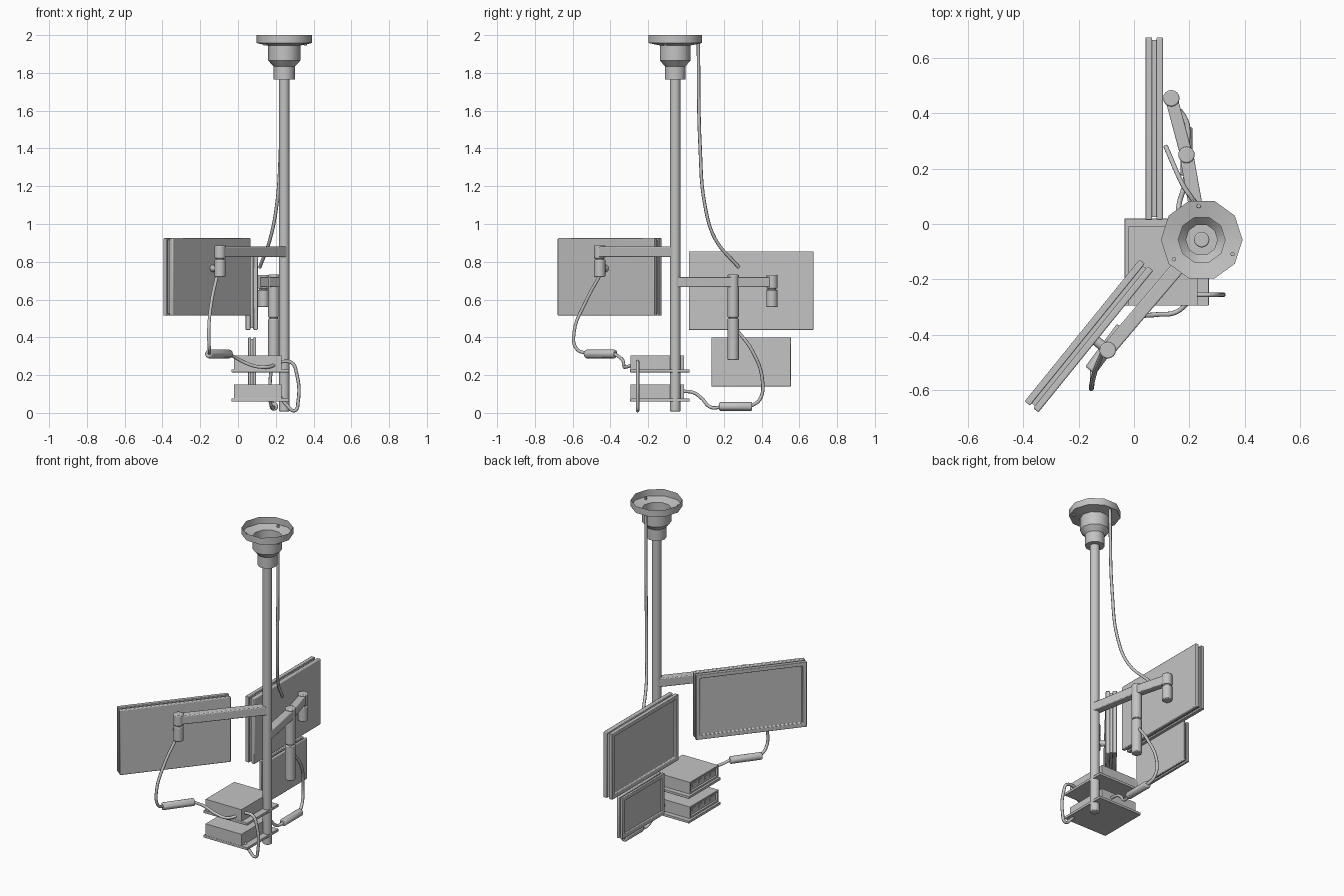
import bpy, bmesh, math
from mathutils import Matrix, Vector

if "Cube" in bpy.data.objects:
    bpy.data.objects.remove(bpy.data.objects["Cube"])

grey = bpy.data.materials.new("neutral_grey")
grey.use_nodes = True
COLOUR = (0.55, 0.55, 0.55, 1)
grey.diffuse_color = COLOUR
grey.node_tree.nodes["Principled BSDF"].inputs["Base Color"].default_value = COLOUR


def finish(name, bm, bevel=0, smooth=35):
    """Turn a bmesh into an object with sharp edges kept by angle."""
    bmesh.ops.recalc_face_normals(bm, faces=bm.faces)
    mesh = bpy.data.meshes.new(name)
    bm.to_mesh(mesh)
    bm.free()
    mesh.shade_smooth()
    mesh.set_sharp_from_angle(angle=math.radians(smooth))
    mesh.materials.append(grey)
    obj = bpy.data.objects.new(name, mesh)
    bpy.context.collection.objects.link(obj)
    if bevel:
        mod = obj.modifiers.new("bevel", "BEVEL")
        mod.width = bevel
        mod.segments = 2
    return obj


def box(name, size, centre, angle=0, bevel=0.0):
    bm = bmesh.new()
    m = Matrix.Translation(centre) @ Matrix.Rotation(angle, 4, "Z") @ Matrix.Diagonal((*size, 1))
    bmesh.ops.create_cube(bm, size=1, matrix=m)
    return finish(name, bm, bevel)


def rod(name, a, b, radius, sides=16, bevel=0.0):
    a, b = Vector(a), Vector(b)
    d = b - a
    bm = bmesh.new()
    m = Matrix.Translation((a + b) / 2) @ d.to_track_quat("Z", "Y").to_matrix().to_4x4()
    bmesh.ops.create_cone(bm, cap_ends=True, segments=sides, radius1=radius,
                          radius2=radius, depth=d.length, matrix=m)
    return finish(name, bm, bevel)


def cable(name, points, radius=0.009):
    curve = bpy.data.curves.new(name, "CURVE")
    curve.dimensions = "3D"
    curve.bevel_depth = radius
    curve.bevel_resolution = 2
    curve.resolution_u = 6
    curve.use_fill_caps = True
    spline = curve.splines.new("BEZIER")
    spline.bezier_points.add(len(points) - 1)
    for bp, p in zip(spline.bezier_points, points):
        bp.co = p
        bp.handle_left_type = bp.handle_right_type = "AUTO"
    curve.materials.append(grey)
    obj = bpy.data.objects.new(name, curve)
    bpy.context.collection.objects.link(obj)


def arm(name, a, b, z, width=0.05, height=0.055):
    d = Vector(b) - Vector(a)
    mid = (Vector(a) + Vector(b)) / 2
    box(name, (d.length, width, height), (mid.x, mid.y, z), math.atan2(d.y, d.x), 0.005)


def monitor(name, centre, angle, width, height, depth):
    """Rear shell, recessed core and front frame; the display faces local +Y."""
    face = Vector((-math.sin(angle), math.cos(angle), 0))
    slab = depth * 0.38
    shift = face * (depth - slab) / 2
    c = Vector(centre)
    box(name + "_rear_shell", (width, slab, height), c - shift, angle, 0.005)
    box(name + "_core", (width - 0.02, depth * 0.5, height - 0.02), c, angle)
    bm = bmesh.new()
    m = Matrix.Translation(c + shift) @ Matrix.Rotation(angle, 4, "Z") @ Matrix.Diagonal((width, slab, height, 1))
    bmesh.ops.create_cube(bm, size=1, matrix=m)
    bmesh.ops.recalc_face_normals(bm, faces=bm.faces)
    front = max(bm.faces, key=lambda f: f.normal.dot(face))
    bmesh.ops.inset_region(bm, faces=[front], thickness=0.034)
    bmesh.ops.inset_region(bm, faces=[front], thickness=0.004, depth=-0.013)
    finish(name + "_front_frame", bm, 0.003)


# Ceiling mount: open cup, stepped collar and pole
PX, PY = 0.245, -0.057
profile = [(0.148, 2.0), (0.148, 1.958), (0.085, 1.945), (0.085, 1.865),
           (0.057, 1.835), (0.057, 1.765), (0.027, 1.765)]
bm = bmesh.new()
verts = [bm.verts.new((PX + r, PY, z)) for r, z in profile]
edges = [bm.edges.new(pair) for pair in zip(verts, verts[1:])]
bmesh.ops.spin(bm, geom=verts + edges, cent=(PX, PY, 0), axis=(0, 0, 1),
               angle=math.tau, steps=10, use_merge=True)
bmesh.ops.remove_doubles(bm, verts=bm.verts, dist=0.0005)
finish("ceiling_cup", bm, smooth=40)
for i in range(3):
    t = math.radians(95 + 120 * i)
    x, y = PX + 0.123 * math.cos(t), PY + 0.123 * math.sin(t)
    rod("ceiling_screw", (x, y, 1.945), (x, y, 1.966), 0.008, 8)
rod("pole", (PX, PY, 0.008), (PX, PY, 1.85), 0.028, bevel=0.005)

# Monitors
TURN = math.radians(51)
monitor("front_monitor", (-0.163, -0.405, 0.72), TURN, 0.66, 0.41, 0.064)
monitor("back_monitor", (0.073, 0.345, 0.647), math.pi / 2, 0.66, 0.415, 0.064)
monitor("small_monitor", (0.075, 0.345, 0.27), math.pi / 2, 0.42, 0.26, 0.042)

# Support arms and swivel joints
FRONT, ELBOW, BACK = (-0.095, -0.457), (0.19, 0.25), (0.135, 0.455)
arm("front_arm", (PX, PY), FRONT, 0.853)
arm("back_arm_inner", (PX, PY), ELBOW, 0.693)
arm("back_arm_outer", ELBOW, BACK, 0.693, 0.045)
for name, (x, y), spans in (
        ("front_joint", FRONT, ((0.818, 0.887), (0.72, 0.812))),
        ("elbow_post", ELBOW, ((0.505, 0.732), (0.28, 0.5))),
        ("back_joint", BACK, ((0.658, 0.73), (0.56, 0.652)))):
    for low, high in spans:
        rod(name, (x, y, low), (x, y, high), 0.03, bevel=0.005)
    rod(name + "_pin", (x, y, spans[1][0] + 0.02), (x, y, spans[0][1] - 0.01), 0.022)
rod("front_mount", (*FRONT, 0.765), (-0.14, -0.42, 0.765), 0.018)

# Shelves and computers, with recessed port panels facing -x
for z in (0.06, 0.215):
    box("shelf", (0.305, 0.315, 0.016), (0.118, -0.138, z + 0.008), bevel=0.002)
    bm = bmesh.new()
    m = Matrix.Translation((0.105, -0.152, z + 0.053)) @ Matrix.Diagonal((0.25, 0.285, 0.074, 1))
    bmesh.ops.create_cube(bm, size=1, matrix=m)
    bmesh.ops.recalc_face_normals(bm, faces=bm.faces)
    side = min(bm.faces, key=lambda f: f.normal.x)
    bmesh.ops.inset_region(bm, faces=[side], thickness=0.014)
    bmesh.ops.inset_region(bm, faces=[side], thickness=0.001, depth=-0.012)
    finish("computer", bm)
    for i, w in enumerate((0.05, 0.03, 0.03, 0.04)):
        box("port", (0.01, w, 0.022), (-0.006, -0.25 + 0.06 * i, z + 0.053))

# Power bricks
rod("front_power_brick", (-0.158, -0.53, 0.312), (-0.043, -0.375, 0.312), 0.023, 12, 0.006)
rod("back_power_brick", (0.19, 0.175, 0.034), (0.19, 0.35, 0.034), 0.023, 12, 0.006)

# Cables
cable("ceiling_cable", [(0.235, 0.065, 1.96), (0.225, 0.075, 1.4), (0.205, 0.1, 1.1),
                        (0.17, 0.155, 0.92), (0.115, 0.28, 0.77)])
cable("front_cable_upper", [(-0.11, -0.455, 0.73), (-0.14, -0.53, 0.59), (-0.155, -0.592, 0.43),
                            (-0.152, -0.58, 0.34), (-0.15, -0.52, 0.312)])
cable("front_cable_lower", [(-0.045, -0.378, 0.312), (0.0, -0.34, 0.285), (0.08, -0.328, 0.25),
                            (0.15, -0.32, 0.242), (0.2, -0.28, 0.255)])
cable("back_cable_upper", [(0.19, 0.26, 0.45), (0.195, 0.35, 0.33), (0.17, 0.405, 0.17),
                           (0.175, 0.39, 0.07), (0.19, 0.34, 0.034)])
cable("back_cable_lower", [(0.19, 0.185, 0.03), (0.18, 0.13, 0.03), (0.165, 0.08, 0.08),
                           (0.16, 0.04, 0.107), (0.16, -0.02, 0.115)])
cable("link_cable", [(0.22, -0.256, 0.272), (0.285, -0.256, 0.265), (0.31, -0.256, 0.21),
                     (0.318, -0.256, 0.06), (0.3, -0.256, 0.012), (0.26, -0.256, 0.04),
                     (0.22, -0.256, 0.09)])
